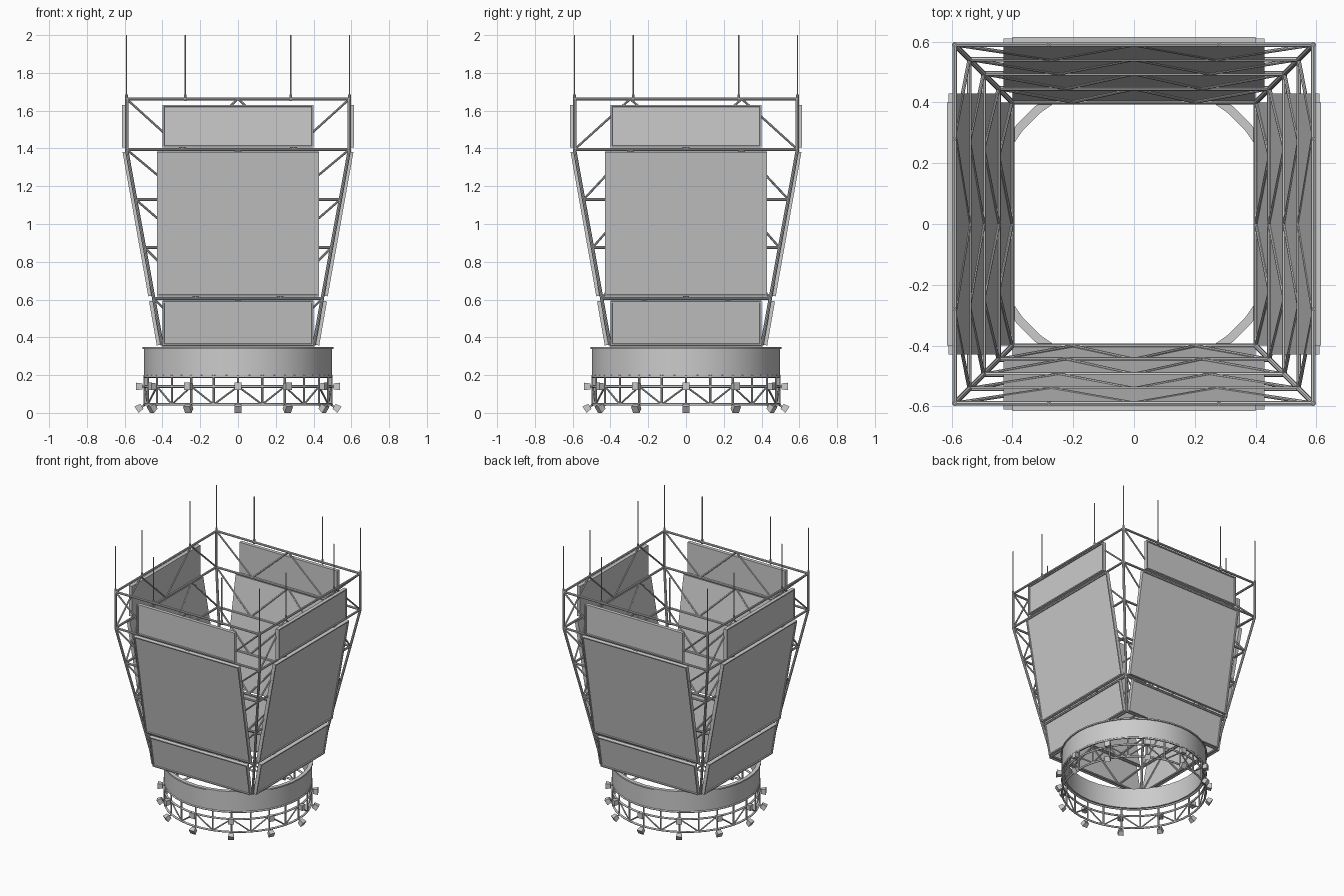
import bpy, bmesh, math
from mathutils import Vector, Matrix

if "Cube" in bpy.data.objects:
    bpy.data.objects.remove(bpy.data.objects["Cube"])


def finish(name, bm, smooth=False):
    bmesh.ops.recalc_face_normals(bm, faces=bm.faces)
    me = bpy.data.meshes.new(name)
    bm.to_mesh(me)
    bm.free()
    ob = bpy.data.objects.new(name, me)
    bpy.context.collection.objects.link(ob)
    if smooth:
        bpy.context.view_layer.objects.active = ob
        ob.select_set(True)
        bpy.ops.object.shade_smooth_by_angle(angle=math.radians(40))
        ob.select_set(False)
    return ob


def bar(bm, a, b, r, n=8):
    a, b = Vector(a), Vector(b)
    d = b - a
    m = Matrix.Translation((a + b) / 2) @ d.to_track_quat('Z', 'Y').to_matrix().to_4x4()
    bmesh.ops.create_cone(bm, cap_ends=True, segments=n, radius1=r, radius2=r,
                          depth=d.length, matrix=m)


def turn(i, p):
    return Matrix.Rotation(i * math.pi / 2, 3, 'Z') @ Vector(p)


def lathe(name, profile, n=36):
    # revolve a closed (radius, z) profile
    bm = bmesh.new()
    rings = [[bm.verts.new((r * math.cos(2 * math.pi * k / n), r * math.sin(2 * math.pi * k / n), z))
              for r, z in profile] for k in range(n)]
    m = len(profile)
    for k in range(n):
        p, q = rings[k], rings[(k + 1) % n]
        for j in range(m):
            bm.faces.new((p[j], q[j], q[(j + 1) % m], p[(j + 1) % m]))
    return finish(name, bm, True)


# upper frame: corner posts, square rings and zigzag bracing
LEVELS = [(0.36, 0.402), (0.605, 0.446), (0.875, 0.495), (1.13, 0.542), (1.395, 0.59), (1.662, 0.59)]
posts, rings, braces = bmesh.new(), bmesh.new(), bmesh.new()
for side in range(4):
    for z, h in LEVELS:
        bar(rings, turn(side, (-h, -h, z)), turn(side, (h, -h, z)), 0.008)
    for (z0, h0), (z1, h1) in zip(LEVELS, LEVELS[1:]):
        bar(posts, turn(side, (-h0, -h0, z0)), turn(side, (-h1, -h1, z1)), 0.009)
        pts = []
        for k in range(5):
            z, h = (z1, h1) if (k + side) % 2 == 0 else (z0, h0)
            pts.append(turn(side, (h * (k / 2 - 1), -h, z)))
        for a, b in zip(pts, pts[1:]):
            bar(braces, a, b, 0.006)
finish("frame_corner_posts", posts, True)
finish("frame_rings", rings, True)
finish("frame_braces", braces, True)

# hanging rods with small clamps
rods = bmesh.new()
for side in range(4):
    for x in (-0.59, -0.28, 0.28):
        bar(rods, turn(side, (x, -0.59, 1.66)), turn(side, (x, -0.59, 2.0)), 0.0035)
        bar(rods, turn(side, (x, -0.59, 1.65)), turn(side, (x, -0.59, 1.685)), 0.007)
finish("hanging_rods", rods, True)


# display panels: slab with inset screen
def panel(name, side, w, z0, y0, z1, y1, t=0.026):
    bm = bmesh.new()
    n = Vector((0, z1 - z0, y1 - y0)).normalized() * t
    outer = [Vector(p) for p in ((-w, -y0, z0), (w, -y0, z0), (w, -y1, z1), (-w, -y1, z1))]
    f = [bm.verts.new(turn(side, p)) for p in outer]
    b = [bm.verts.new(turn(side, p + n)) for p in outer]
    front = bm.faces.new(f)
    bm.faces.new(b[::-1])
    for i in range(4):
        j = (i + 1) % 4
        bm.faces.new((f[j], f[i], b[i], b[j]))
    bmesh.ops.recalc_face_normals(bm, faces=bm.faces)
    bmesh.ops.inset_region(bm, faces=[front], thickness=0.012, depth=0)
    bmesh.ops.inset_region(bm, faces=[front], thickness=0.002, depth=-0.007)
    finish(name, bm)


for side, label in enumerate(("front", "right", "back", "left")):
    panel(label + "_top_panel", side, 0.40, 1.405, 0.615, 1.63, 0.615)
    panel(label + "_main_screen", side, 0.43, 0.617, 0.475, 1.38, 0.611)
    panel(label + "_lower_panel", side, 0.40, 0.357, 0.430, 0.59, 0.471)

# round drum with top and bottom lips
lathe("drum", [(0.478, 0.195), (0.498, 0.195), (0.498, 0.338), (0.506, 0.338),
               (0.506, 0.348), (0.478, 0.348)])

# circular lighting truss
R, N = 0.495, 24


def polar(k, z, r=R):
    a = 2 * math.pi * k / N
    return Vector((r * math.cos(a), r * math.sin(a), z))


truss = bmesh.new()
for k in range(N):
    bar(truss, polar(k, 0.045), polar(k, 0.2), 0.006)
    za, zb = (0.045, 0.14) if k % 2 else (0.14, 0.045)
    bar(truss, polar(k, za), polar(k + 1, zb), 0.005)
finish("light_truss_web", truss, True)
for name, z in (("upper", 0.14), ("lower", 0.045), ("top", 0.193)):
    bpy.ops.mesh.primitive_torus_add(major_radius=R, minor_radius=0.007, major_segments=48,
                                     minor_segments=8, location=(0, 0, z))
    ob = bpy.context.object
    ob.name = "light_truss_" + name + "_ring"
    bpy.ops.object.shade_smooth_by_angle(angle=math.radians(60))
    ob.select_set(False)

# spotlights: straight row above, tilted row below
lamps = bmesh.new()
for k in range(0, N, 2):
    a = 2 * math.pi * k / N
    for z, tilt in ((0.14, 0), (0.028, math.radians(32))):
        m = (Matrix.Translation(polar(k, z, 0.523)) @ Matrix.Rotation(a, 4, 'Z')
             @ Matrix.Rotation(math.pi / 2 + tilt, 4, 'Y') @ Matrix.Rotation(math.pi / 4, 4, 'Z'))
        bmesh.ops.create_cone(lamps, cap_ends=True, segments=4, radius1=0.022, radius2=0.028,
                              depth=0.034, matrix=m)
        bar(lamps, polar(k, max(z, 0.045)), polar(k, z, 0.515), 0.005, 6)
low = min(v.co.z for v in lamps.verts)
for v in lamps.verts:
    if v.co.z < 0.08:
        v.co.z -= low
finish("spotlights", lamps)
